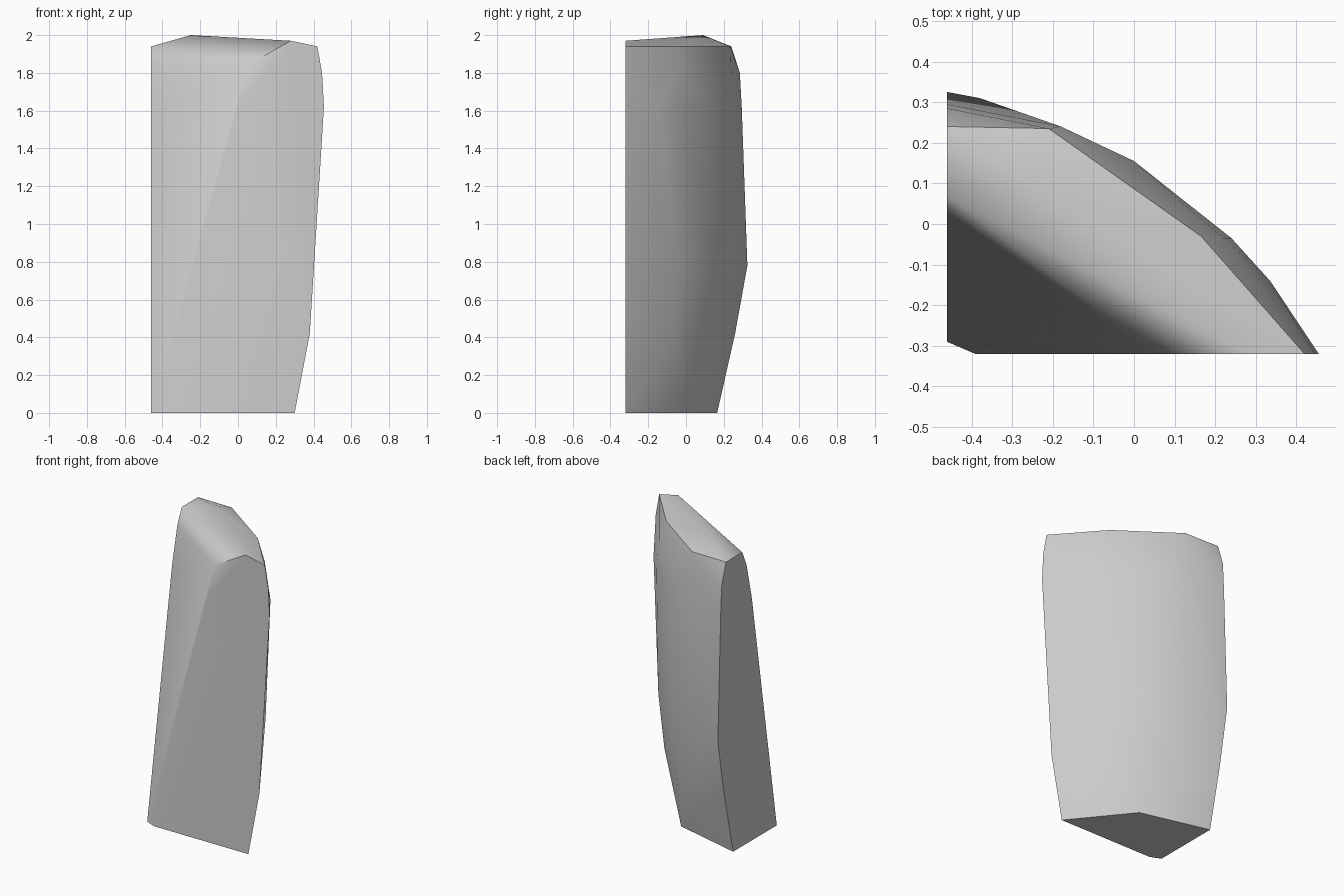
import bpy
import bmesh
import math

default_cube = bpy.data.objects.get("Cube")
if default_cube:
    bpy.data.objects.remove(default_cube, do_unlink=True)

# The two flat fracture planes that bound the shard
SIDE_X = -0.46
FRONT_Y = -0.32


def make_material(name, colour):
    material = bpy.data.materials.new(name)
    material.use_nodes = True
    material.diffuse_color = colour
    material.node_tree.nodes["Principled BSDF"].inputs["Base Color"].default_value = colour
    return material


def outer_ring(height, back_y, front_x, bulge):
    """Rounded outer wall at one height, running from the side plane to the front plane."""
    ring = [(SIDE_X, back_y, height), (front_x, FRONT_Y, height)]
    ring += [(x, y, height) for x, y in bulge]
    return ring


def inner_edge(height, side_y, front_x):
    """Two corners of the sloping inner face at one height."""
    return [(SIDE_X, side_y, height), (front_x, FRONT_Y, height)]


def build_hull(name, points, material):
    """Wrap the points in a clean convex shell with softened shallow edges."""
    bm = bmesh.new()
    for point in points:
        bm.verts.new(point)
    result = bmesh.ops.convex_hull(bm, input=bm.verts[:])
    unused = {v for v in result["geom_interior"] if isinstance(v, bmesh.types.BMVert)}
    bmesh.ops.delete(bm, geom=list(unused), context="VERTS")
    bmesh.ops.dissolve_limit(bm, angle_limit=math.radians(1),
                             verts=bm.verts[:], edges=bm.edges[:])
    bmesh.ops.recalc_face_normals(bm, faces=bm.faces[:])
    mesh = bpy.data.meshes.new(name)
    bm.to_mesh(mesh)
    bm.free()
    mesh.materials.append(material)
    shard = bpy.data.objects.new(name, mesh)
    bpy.context.collection.objects.link(shard)
    bpy.ops.object.select_all(action="DESELECT")
    shard.select_set(True)
    bpy.context.view_layer.objects.active = shard
    bpy.ops.object.shade_smooth_by_angle(angle=math.radians(40))
    return shard


points = []

# Outer wall, from the narrow foot to the rim
points += outer_ring(0.0, 0.165, 0.30, [(0.0, 0.05)])
points += outer_ring(0.42, 0.26, 0.38, [(-0.24, 0.2), (0.0, 0.11), (0.2, -0.06)])
points += outer_ring(0.78, 0.325, 0.405, [(-0.38, 0.31), (-0.18, 0.24), (0.0, 0.145), (0.23, -0.04)])
points += outer_ring(1.62, 0.295, 0.455, [(-0.17, 0.235), (0.0, 0.155), (0.24, -0.035), (0.335, -0.14)])
points += outer_ring(1.8, 0.285, 0.445, [(-0.18, 0.24), (0.22, -0.035)])
points += outer_ring(1.94, 0.24, 0.42, [(-0.21, 0.235), (0.165, -0.03)])

# Sloping inner face, leaning outward towards the top
points += inner_edge(0.0, -0.29, -0.39)
points += inner_edge(1.6, -0.03, -0.01)
points += inner_edge(1.84, 0.025, 0.05)

# Ridge across the top
points += [(SIDE_X, 0.07, 1.94), (-0.25, 0.09, 2.0), (0.28, FRONT_Y, 1.97)]

stone = make_material("grey stone", (0.6, 0.6, 0.6, 1.0))
build_hull("stone_shard", points, stone)
